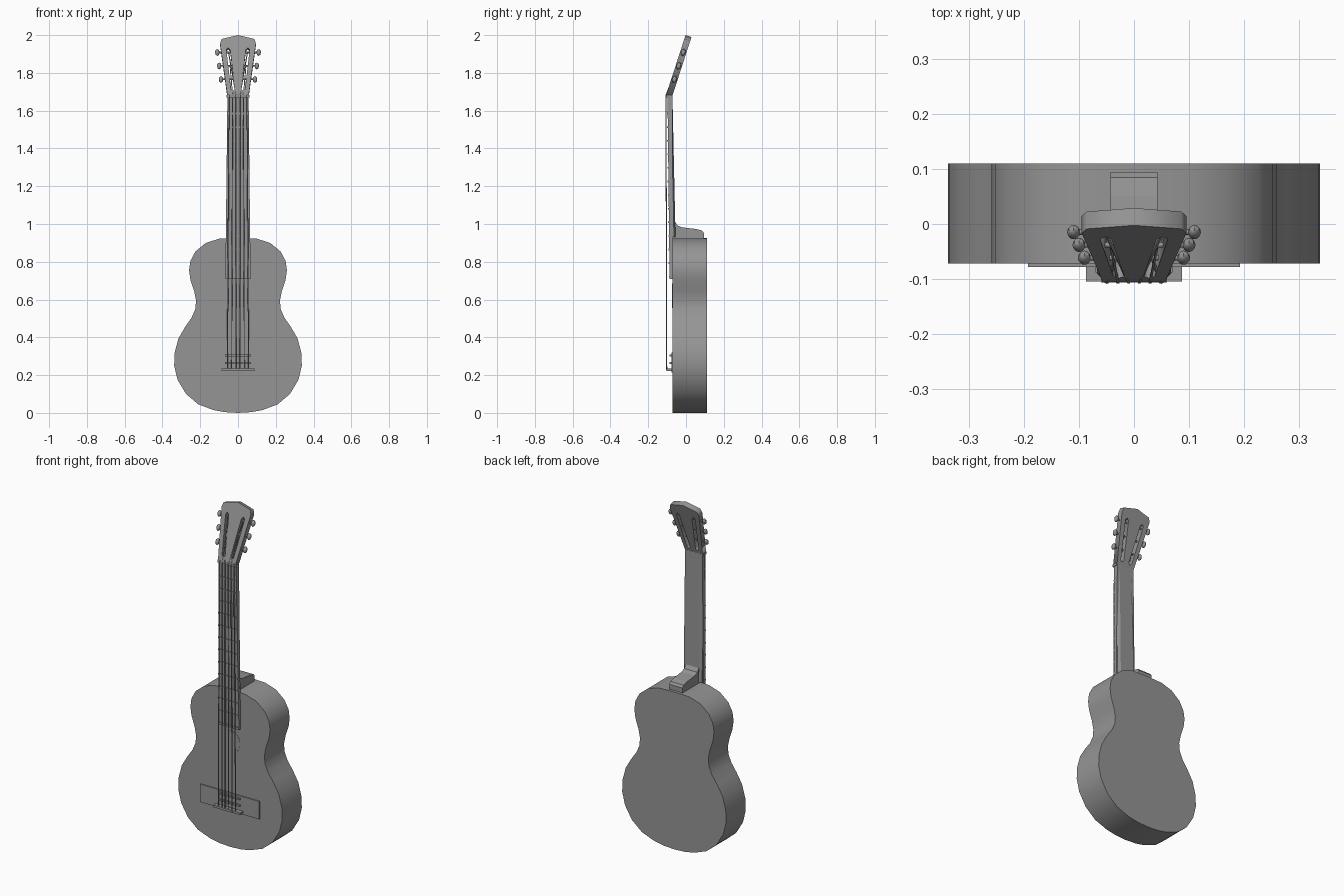
import bpy, bmesh, math
from mathutils import Matrix, Vector

if "Cube" in bpy.data.objects:
    bpy.data.objects.remove(bpy.data.objects["Cube"], do_unlink=True)

grey = bpy.data.materials.new("plain grey")
grey.use_nodes = True
GREY = (0.3, 0.3, 0.3, 1)
grey.diffuse_color = GREY
grey.node_tree.nodes["Principled BSDF"].inputs["Base Color"].default_value = GREY

UPRIGHT = Matrix.Rotation(math.radians(90), 4, "X")
# Headstock frame: x across, y along its length, z out of its face
HEAD = Matrix.Translation((0, -0.089, 1.68)) @ Matrix.Rotation(math.radians(72), 4, "X")


def finish(obj, smooth=False):
    bpy.ops.object.select_all(action="DESELECT")
    obj.select_set(True)
    bpy.context.view_layer.objects.active = obj
    if obj.type == "CURVE":
        bpy.ops.object.convert(target="MESH")
        obj = bpy.context.object
    obj.data.materials.clear()
    obj.data.materials.append(grey)
    if smooth:
        bpy.ops.object.shade_smooth_by_angle(angle=math.radians(35))
    return obj


def curve_object(name, lines, cyclic, dims):
    data = bpy.data.curves.new(name, "CURVE")
    data.dimensions = dims
    for line in lines:
        spline = data.splines.new("POLY")
        spline.points.add(len(line) - 1)
        for point, co in zip(spline.points, line):
            point.co = (*co, 0, 1) if len(co) == 2 else (*co, 1)
        spline.use_cyclic_u = cyclic
    obj = bpy.data.objects.new(name, data)
    bpy.context.collection.objects.link(obj)
    return obj


def plate(name, outlines, thickness, matrix, smooth=False):
    """Flat plate; outlines after the first are holes."""
    obj = curve_object(name, outlines, True, "2D")
    obj.data.fill_mode = "BOTH"
    obj.data.extrude = thickness / 2
    obj.matrix_world = matrix
    return finish(obj, smooth)


def front_plate(name, outline, y0, y1, smooth=False):
    place = Matrix.Translation((0, (y0 + y1) / 2, 0)) @ UPRIGHT
    return plate(name, [outline], y1 - y0, place, smooth)


def loft(name, sections):
    """Closed skin through rings with equal point counts."""
    bm = bmesh.new()
    rings = [[bm.verts.new(p) for p in ring] for ring in sections]
    n = len(rings[0])
    for a, b in zip(rings, rings[1:]):
        for i in range(n):
            j = (i + 1) % n
            bm.faces.new((a[i], a[j], b[j], b[i]))
    bm.faces.new(rings[0])
    bm.faces.new(rings[-1])
    bmesh.ops.recalc_face_normals(bm, faces=bm.faces)
    mesh = bpy.data.meshes.new(name)
    bm.to_mesh(mesh)
    bm.free()
    obj = bpy.data.objects.new(name, mesh)
    bpy.context.collection.objects.link(obj)
    return finish(obj)


def bar(name, half, z0, z1, y0, y1):
    ring = lambda z: [(-half, y0, z), (half, y0, z), (half, y1, z), (-half, y1, z)]
    return loft(name, [ring(z0), ring(z1)])


def tube(name, line, radius, res=0):
    obj = curve_object(name, [line], False, "3D")
    obj.data.bevel_depth = radius
    obj.data.bevel_resolution = res
    obj.data.use_fill_caps = True
    return finish(obj)


def mirrored(half):
    return half + [(-x, z) for x, z in reversed(half) if x > 0]


# Body
body_half = [(0, 0), (0.07, 0.004), (0.13, 0.015), (0.21, 0.045), (0.275, 0.1), (0.32, 0.175),
             (0.338, 0.25), (0.335, 0.32), (0.315, 0.395), (0.28, 0.455), (0.245, 0.505),
             (0.226, 0.55), (0.222, 0.595), (0.232, 0.645), (0.252, 0.705), (0.259, 0.755),
             (0.252, 0.805), (0.225, 0.855), (0.17, 0.9), (0.1, 0.922), (0, 0.925)]
front_plate("body", mirrored(body_half), -0.072, 0.11, True)

# Sound hole disc
circle = [(0.065 * math.cos(math.tau * i / 32), 0.62 + 0.065 * math.sin(math.tau * i / 32))
          for i in range(32)]
front_plate("sound_hole", circle, -0.0735, -0.071)

# Bridge
bar("bridge_plate", 0.192, 0.215, 0.32, -0.078, -0.07)
bar("tailpiece", 0.087, 0.222, 0.235, -0.104, -0.07)
for i, z in enumerate((0.265, 0.303)):
    bar(f"saddle_{i + 1}", 0.07, z - 0.005, z + 0.005, -0.088, -0.07)


# Fingerboard tapers in width and rises slightly toward the nut
def board_at(z):
    t = (z - 0.71) / 0.97
    return 0.067 - 0.011 * t, -0.087 - 0.011 * t


def board_ring(z):
    w, y = board_at(z)
    return [(-w, y, z), (w, y, z), (w, -0.071, z), (-w, -0.071, z)]


loft("fingerboard", [board_ring(0.71), board_ring(1.68)])
for i in range(13):
    z = 1.585 - 0.072 * i
    w, y = board_at(z)
    bar(f"fret_{i + 1}", w, z - 0.004, z + 0.004, y - 0.004, y + 0.002)
bar("nut", 0.06, 1.67, 1.684, -0.106, -0.075)


# Neck with narrowed back
def neck_ring(z, half, back):
    side = back - 0.008
    return [(-half, -0.085, z), (half, -0.085, z), (half, side, z),
            (half * 0.72, back, z), (-half * 0.72, back, z), (-half, side, z)]


loft("neck", [neck_ring(0.93, 0.06, -0.056), neck_ring(1.05, 0.06, -0.058),
              neck_ring(1.69, 0.054, -0.072)])

# Heel, extruded across from its side profile
heel = [(-0.075, 0.92), (0.094, 0.92), (0.094, 0.953), (0.084, 0.966), (0.05, 0.974),
        (-0.02, 0.982), (-0.045, 0.992), (-0.057, 1.012), (-0.06, 1.05), (-0.075, 1.05)]
loft("heel", [[(x, y, z) for y, z in heel] for x in (-0.043, 0.043)])


# Headstock with two slots
def slot_x(u):
    return 0.024 + 0.11 * u


def slot(side):
    w = 0.01
    return [(side * (slot_x(u) + d), u) for u, d in
            ((0.03, -w), (0.022, 0), (0.03, w), (0.25, w), (0.262, 0), (0.25, -w))]


head_half = [(0, -0.006), (0.056, -0.006), (0.095, 0.285), (0.086, 0.31), (0, 0.331)]
plate("headstock", [mirrored(head_half), slot(1), slot(-1)], 0.033, HEAD)

# Tuners: shaft through the slot and a flattened knob
PEGS = (0.09, 0.165, 0.24)
for side, label in ((1, "left"), (-1, "right")):
    for i, u in enumerate(PEGS):
        x = 0.09 + 0.13 * (u - 0.09)
        ends = [HEAD @ Vector((side * p, u, 0)) for p in (slot_x(u) - 0.014, x)]
        tube(f"{label}_tuner_shaft_{i + 1}", ends, 0.005, 1)
        place = (HEAD @ Matrix.Translation((side * x, u, 0))
                 @ Matrix.Diagonal((0.012, 0.019, 0.012, 1)))
        bpy.ops.mesh.primitive_uv_sphere_add(segments=8, ring_count=6, radius=1)
        knob = bpy.context.object
        knob.name = f"{label}_tuner_knob_{i + 1}"
        knob.matrix_world = place
        finish(knob, True)

# Strings run from tailpiece over the nut to the tuner shafts
for i in range(6):
    s = (i - 2.5) / 2.5
    side = 1 if s > 0 else -1
    u = PEGS[min(i, 5 - i)]
    post = HEAD @ Vector((side * slot_x(u), u, 0.004))
    tube(f"string_{i + 1}", [(s * 0.056, -0.102, 0.228), (s * 0.048, -0.106, 1.68), post], 0.003)
